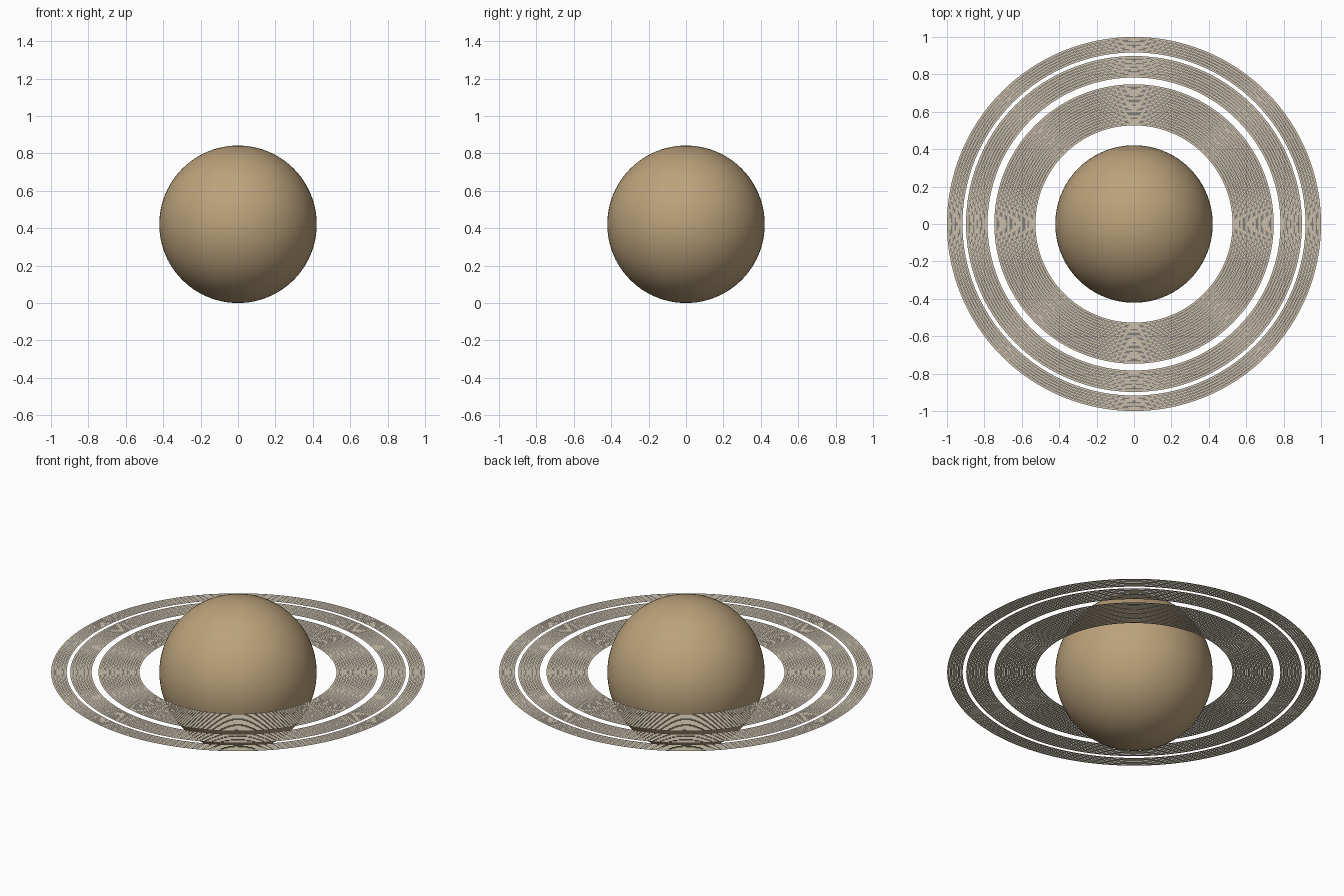
import bpy
import bmesh
import math

cube = bpy.data.objects.get("Cube")
if cube:
    bpy.data.objects.remove(cube, do_unlink=True)

RADIUS = 0.421
SEGMENTS = 128


def make_material(name, rgb):
    mat = bpy.data.materials.new(name)
    mat.use_nodes = True
    colour = (*rgb, 1.0)
    mat.diffuse_color = colour
    mat.node_tree.nodes["Principled BSDF"].inputs["Base Color"].default_value = colour
    return mat


def add_object(name, bm, mat):
    mesh = bpy.data.meshes.new(name)
    bm.to_mesh(mesh)
    bm.free()
    mesh.materials.append(mat)
    obj = bpy.data.objects.new(name, mesh)
    bpy.context.collection.objects.link(obj)
    obj.location.z = RADIUS
    return obj


def circle(bm, radius):
    step = math.tau / SEGMENTS
    return [bm.verts.new((radius * math.cos(i * step), radius * math.sin(i * step), 0))
            for i in range(SEGMENTS)]


def ring_band(name, inner, outer, count, mat, gap=0.0015):
    """Flat, upward-facing band of thin concentric ringlets."""
    bm = bmesh.new()
    pitch = (outer - inner + gap) / count
    for k in range(count):
        start = inner + k * pitch
        a = circle(bm, start)
        b = circle(bm, start + pitch - gap)
        for i in range(SEGMENTS):
            j = (i + 1) % SEGMENTS
            bm.faces.new((a[i], b[i], b[j], a[j]))
    return add_object(name, bm, mat)


tan = make_material("warm tan", (0.50, 0.36, 0.20))
beige = make_material("pale beige", (0.61, 0.53, 0.41))

# Planet globe
bm = bmesh.new()
bmesh.ops.create_uvsphere(bm, u_segments=96, v_segments=48, radius=RADIUS)
for face in bm.faces:
    face.smooth = True
add_object("planet_globe", bm, tan)

# Three bands of ringlets around the equator
ring_band("inner_ring_band", 0.527, 0.747, 16, beige)
ring_band("middle_ring_band", 0.783, 0.898, 8, beige)
ring_band("outer_ring_band", 0.917, 1.0, 6, beige)
